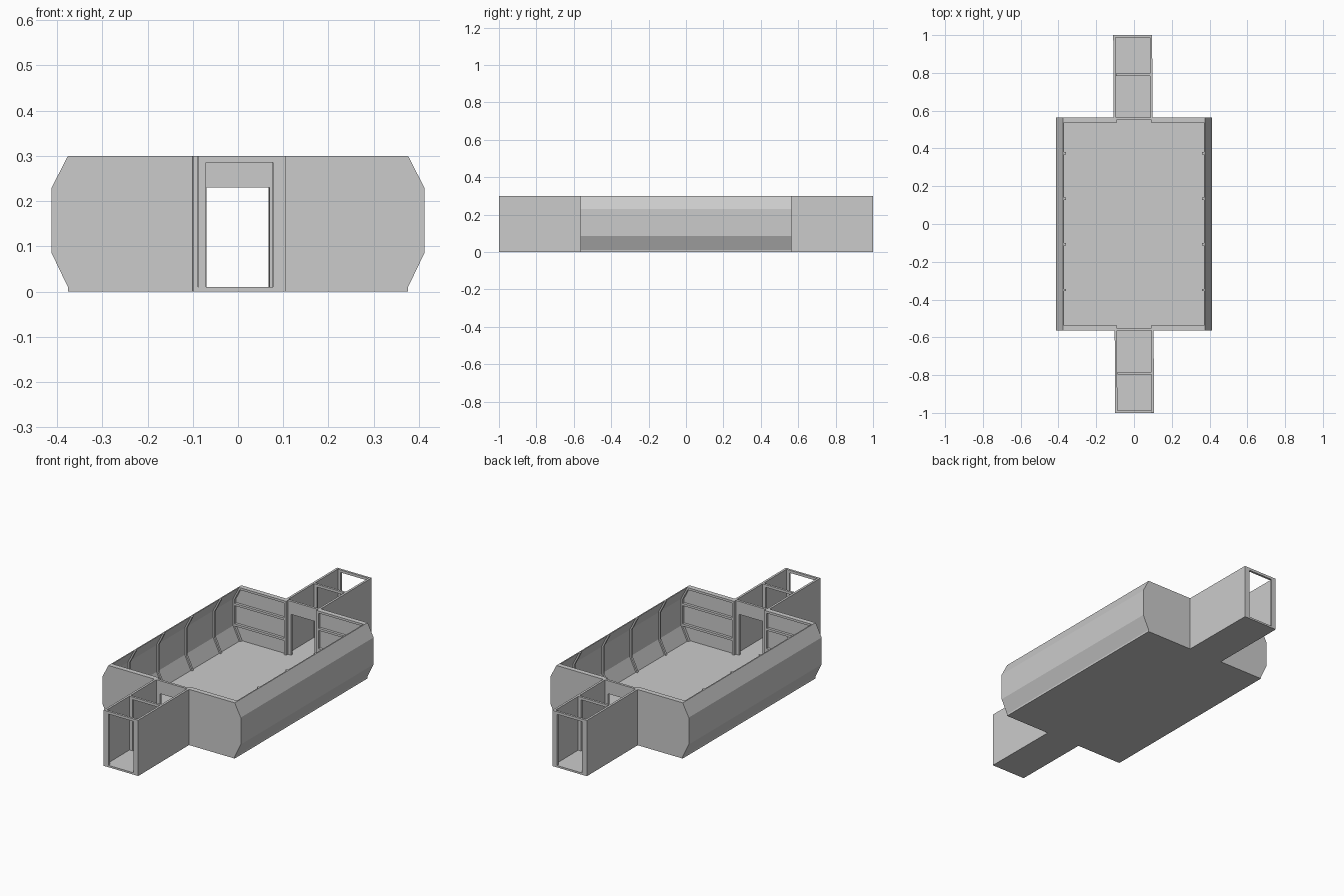
import bpy, bmesh

if "Cube" in bpy.data.objects:
    bpy.data.objects.remove(bpy.data.objects["Cube"])

H, FLOOR = 0.30, 0.01          # overall height, floor thickness
ROOM_Y, WALL_T = 0.565, 0.013  # room half length, end wall thickness
OUT = [(0.376, FLOOR), (0.412, 0.085), (0.412, 0.23), (0.376, H)]


def prism(name, pts, axis, lo, hi):
    """Extrude a closed outline: axis 'z' takes (x, y), axis 'y' takes (x, z)."""
    bm = bmesh.new()
    place = (lambda p: (p[0], p[1], lo)) if axis == 'z' else (lambda p: (p[0], lo, p[1]))
    face = bm.faces.new([bm.verts.new(place(p)) for p in pts])
    ext = bmesh.ops.extrude_face_region(bm, geom=[face])
    verts = [v for v in ext['geom'] if isinstance(v, bmesh.types.BMVert)]
    bmesh.ops.translate(bm, verts=verts, vec=(0, 0, hi - lo) if axis == 'z' else (0, hi - lo, 0))
    bmesh.ops.recalc_face_normals(bm, faces=bm.faces)
    me = bpy.data.meshes.new(name)
    bm.to_mesh(me)
    bm.free()
    ob = bpy.data.objects.new(name, me)
    bpy.context.collection.objects.link(ob)
    return ob


def box(name, x0, x1, y0, y1, z0, z1):
    return prism(name, [(x0, y0), (x1, y0), (x1, y1), (x0, y1)], 'z', z0, z1)


def inset(d, pts=OUT):
    return [(x - d, z) for x, z in pts]


def side_x(z):
    """Inner face of the bent side wall at height z."""
    p = inset(0.006)
    for (xa, za), (xb, zb) in zip(p, p[1:]):
        if z <= zb:
            return xa + (xb - xa) * (z - za) / (zb - za)
    return p[-1][0]


def mid(y):
    """The connecting corridors run very slightly askew."""
    return -0.002 - 0.005 * y


# Cross-shaped floor slab
W = 0.103
a, b, c, d = mid(-1), mid(-ROOM_Y), mid(ROOM_Y), mid(1)
R = OUT[0][0]
prism("floor", [(a - W, -1), (a + W, -1), (b + W, -ROOM_Y), (R, -ROOM_Y),
                (R, ROOM_Y), (c + W, ROOM_Y), (d + W, 1), (d - W, 1),
                (c - W, ROOM_Y), (-R, ROOM_Y), (-R, -ROOM_Y), (b - W, -ROOM_Y)],
      'z', 0, FLOOR)

for sx, sn in ((-1, "left"), (1, "right")):
    flip = lambda pts: [(sx * x, z) for x, z in pts]

    # Bent side wall with four ribs
    prism(f"{sn}_side_wall", flip(OUT + inset(0.006)[::-1]), 'y', -ROOM_Y, ROOM_Y)
    for i, y in enumerate((-0.35, -0.107, 0.133, 0.375)):
        prism(f"{sn}_rib_{i}", flip(inset(0.006) + inset(0.015)[::-1]), 'y', y - 0.006, y + 0.006)

    for sy, en in ((-1, "front"), (1, "back")):
        # End wall panel beside the doorway
        prism(f"{en}_{sn}_end_wall", flip([(0.07, FLOOR)] + inset(0.006) + [(0.07, H)]),
              'y', sy * ROOM_Y, sy * (ROOM_Y - WALL_T))

        # Inner framing: horizontal rails, door post and corner post
        yo, yi = sy * (ROOM_Y - WALL_T), sy * (ROOM_Y - 0.027)
        for i, (z0, z1) in enumerate(((0.085, 0.097), (0.195, 0.207), (0.288, H))):
            prism(f"{en}_{sn}_rail_{i}", flip([(0.102, z0), (side_x(z0), z0),
                                              (side_x(z1), z1), (0.102, z1)]), 'y', yo, yi)
        box(f"{en}_{sn}_door_post", sx * 0.09, sx * 0.102, yo, yi, FLOOR, H)
        prism(f"{en}_{sn}_corner_rib", flip(inset(0.006) + inset(0.015)[::-1]), 'y', yo, yi)

        # Corridor side wall
        m0, m1 = mid(sy * ROOM_Y), mid(sy)
        prism(f"{en}_{sn}_corridor_wall",
              [(m0 + sx * W, sy * ROOM_Y), (m1 + sx * W, sy),
               (m1 + sx * 0.091, sy), (m0 + sx * 0.091, sy * ROOM_Y)], 'z', FLOOR, H)

for sy, en in ((-1, "front"), (1, "back")):
    # Lintel over the doorway into the room
    box(f"{en}_room_lintel", -0.07, 0.07, sy * ROOM_Y, sy * (ROOM_Y - WALL_T), 0.23, H)

    # Open door frames at the corridor end and halfway along
    for part, y0, y1 in (("outer", 0.988, 1.0), ("middle", 0.784, 0.796)):
        m = mid(sy * y1)
        k, o = 0.0905, 0.074
        prism(f"{en}_{part}_door_frame",
              [(m - k, FLOOR), (m - o, FLOOR), (m - o, 0.286), (m + o, 0.286),
               (m + o, FLOOR), (m + k, FLOOR), (m + k, H), (m - k, H)],
              'y', sy * y0, sy * y1)
